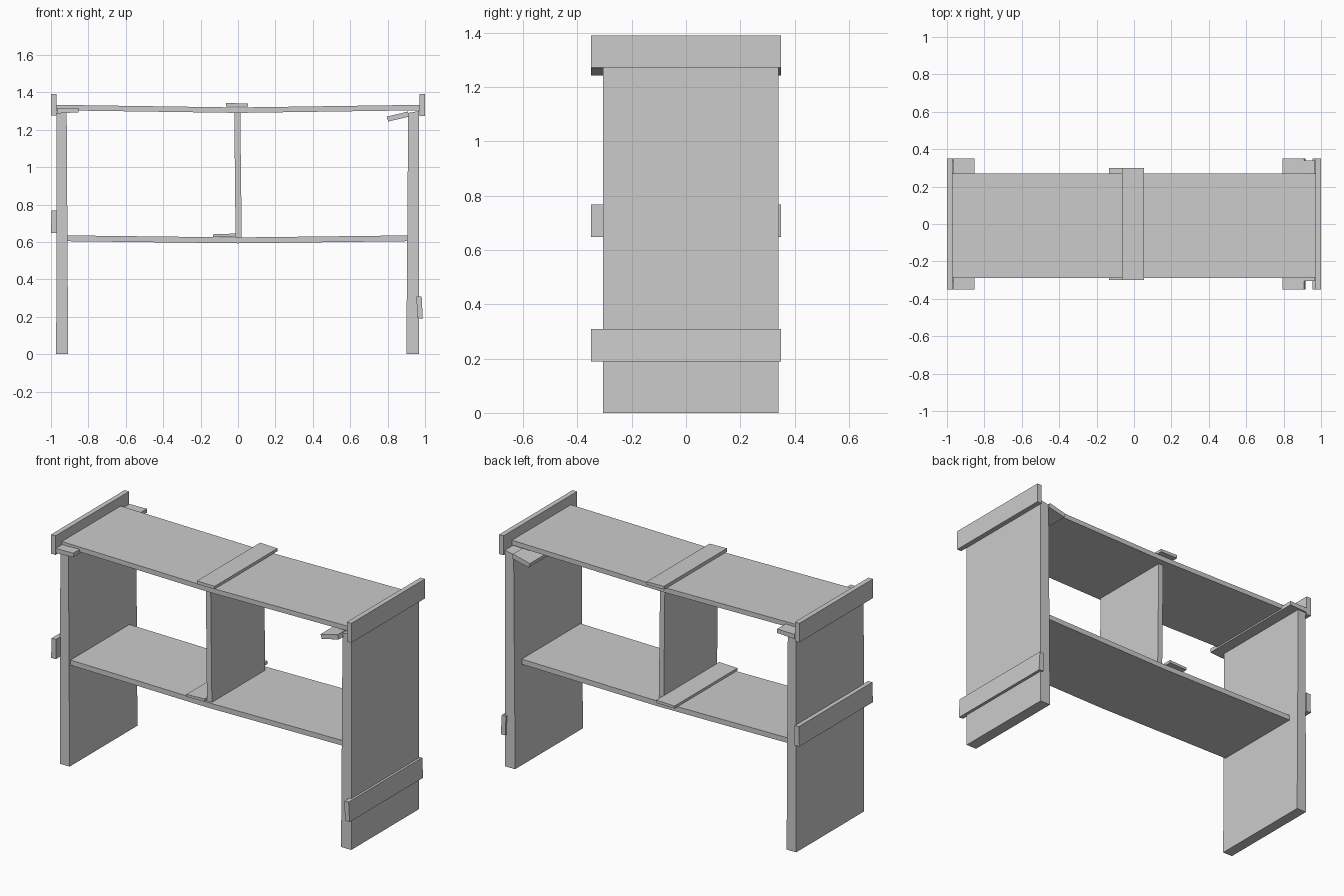
import bpy, bmesh

if "Cube" in bpy.data.objects:
    bpy.data.objects.remove(bpy.data.objects["Cube"])


def board(name, profile, y0, y1):
    """Extrude an x-z outline from y0 to y1."""
    bm = bmesh.new()
    face = bm.faces.new([bm.verts.new((x, y0, z)) for x, z in profile])
    ext = bmesh.ops.extrude_face_region(bm, geom=[face])
    for v in ext["geom"]:
        if isinstance(v, bmesh.types.BMVert):
            v.co.y = y1
    bmesh.ops.recalc_face_normals(bm, faces=bm.faces)
    me = bpy.data.meshes.new(name)
    bm.to_mesh(me)
    bm.free()
    ob = bpy.data.objects.new(name, me)
    bpy.context.collection.objects.link(ob)
    return ob


def shelf(name, half, z_end, z_mid, thick):
    """Plank that sags to a crease in the middle."""
    top = [(-half, z_end), (0, z_mid), (half, z_end)]
    under = [(x, z - thick) for x, z in reversed(top)]
    board(name, top + under, -0.29, 0.27)


# Upright side panels, slightly uneven
board("left_panel", [(-0.972, 0), (-0.908, 0), (-0.916, 1.29), (-0.97, 1.29)], -0.305, 0.34)
board("right_panel", [(0.90, 0), (0.968, 0), (0.968, 1.30), (0.91, 1.29)], -0.305, 0.34)

# Sagging shelves
shelf("top_shelf", 0.97, 1.333, 1.319, 0.029)
shelf("middle_shelf", 0.912, 0.635, 0.624, 0.031)

# Centre divider
board("centre_divider", [(-0.013, 0.62), (0.02, 0.62), (0.012, 1.297), (-0.02, 1.297)], -0.277, 0.23)

# Cross slats and end battens: four corners each, all the same depth
S = 0.35
slats = {
    "top_slat": ([(-0.063, 1.323), (0.053, 1.323), (0.053, 1.34), (-0.063, 1.343)], 0.30),
    "middle_slat": ([(-0.133, 0.626), (-0.012, 0.628), (-0.012, 0.645), (-0.133, 0.641)], 0.30),
    "left_top_batten": ([(-1.0, 1.275), (-0.97, 1.275), (-0.97, 1.39), (-1.0, 1.39)], S),
    "right_top_batten": ([(0.97, 1.273), (1.0, 1.273), (1.0, 1.39), (0.97, 1.39)], S),
    "left_side_batten": ([(-1.0, 0.648), (-0.968, 0.648), (-0.968, 0.767), (-0.996, 0.767)], S),
    "right_side_batten": ([(0.957, 0.193), (0.988, 0.19), (0.982, 0.309), (0.955, 0.309)], S),
    "left_under_slat": ([(-0.968, 1.287), (-0.852, 1.293), (-0.852, 1.317), (-0.968, 1.315)], S),
    "right_under_slat": ([(0.803, 1.244), (0.916, 1.27), (0.908, 1.297), (0.795, 1.27)], S),
}
for name, (profile, depth) in slats.items():
    board(name, profile, -depth, depth)
